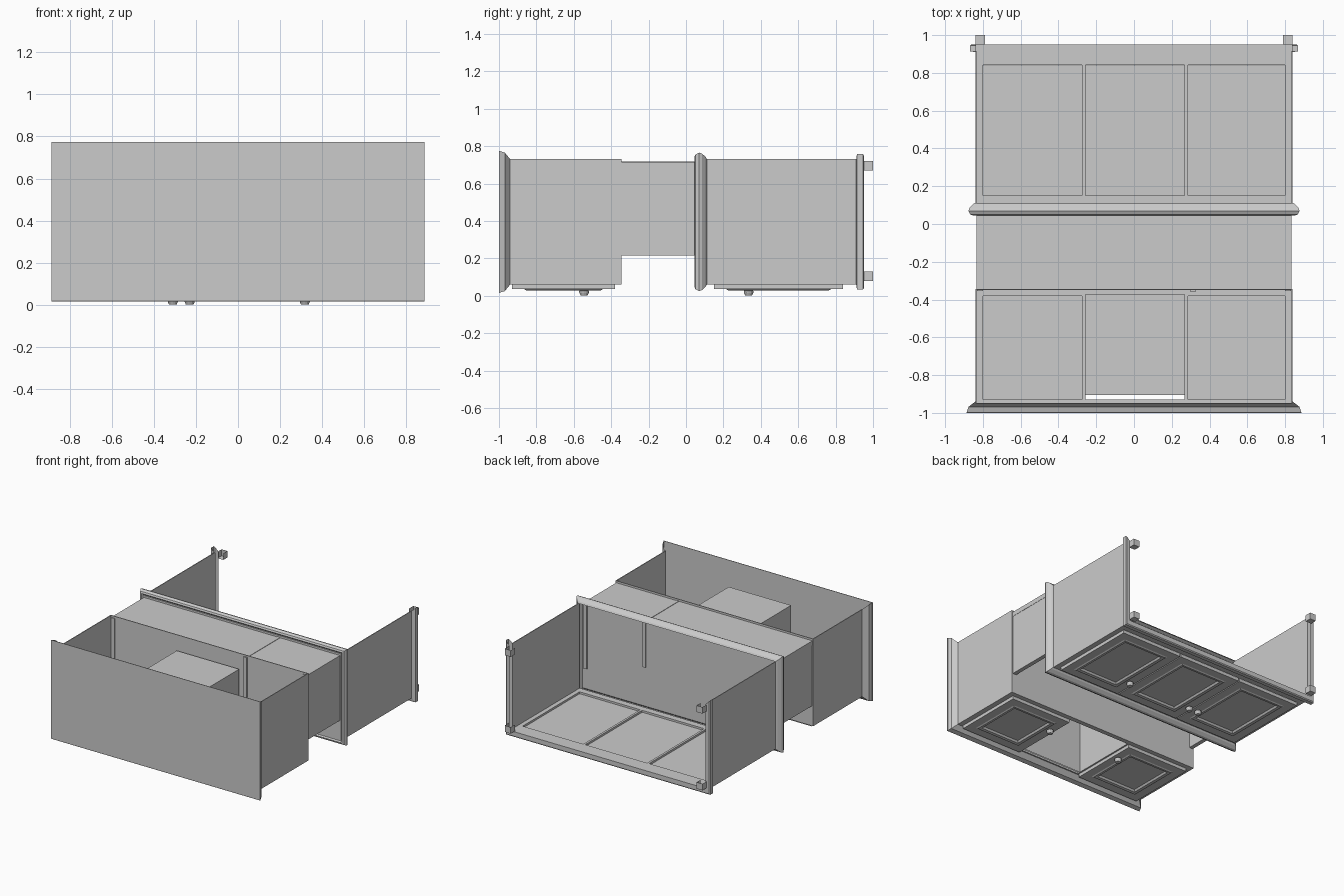
import bpy, bmesh, math
from mathutils import Vector

if "Cube" in bpy.data.objects:
    bpy.data.objects.remove(bpy.data.objects["Cube"])

# The cabinet lies on its front: z = depth (doors face down), y = -1 is its top, y = 1 its feet
W, ZF, ZB = 0.84, 0.06, 0.73


def finish(name, bm):
    me = bpy.data.meshes.new(name)
    bmesh.ops.recalc_face_normals(bm, faces=bm.faces[:])
    bm.to_mesh(me)
    bm.free()
    ob = bpy.data.objects.new(name, me)
    bpy.context.collection.objects.link(ob)
    return ob


def box(name, x, y, z, drop=()):
    """Box from ranges; drop lists outward directions of faces to leave open."""
    bm = bmesh.new()
    bmesh.ops.create_cube(bm, size=1)
    bm.normal_update()
    dead = [f for f in bm.faces if any(f.normal.dot(Vector(d)) > 0.9 for d in drop)]
    bmesh.ops.delete(bm, geom=dead, context='FACES')
    for v in bm.verts:
        v.co = Vector([(r[0] + r[1]) / 2 + c * (r[1] - r[0]) for c, r in zip(v.co, (x, y, z))])
    return finish(name, bm)


def moulding(name, profile, sides):
    """Mitred moulding swept round the carcass; profile = (y, offset outwards)."""
    bm = bmesh.new()
    loops = []
    for y, o in profile:
        a, b, c = W + o * 1.05, ZF - o, ZB + o
        loops.append([bm.verts.new(p) for p in ((-a, y, c), (-a, y, b), (a, y, b), (a, y, c))])
    for l, m in zip(loops, loops[1:]):
        for i in range(sides):
            j = (i + 1) % 4
            bm.faces.new((l[i], l[j], m[j], m[i]))
    return finish(name, bm)


def door(name, x, y):
    """Panelled door with a raised moulding round a sunken field."""
    bm = bmesh.new()
    rings = []
    for inset, z in ((0, 0.06), (0, 0.035), (0.065, 0.035), (0.075, 0.029),
                     (0.095, 0.032), (0.105, 0.045)):
        x0, x1, y0, y1 = x[0] + inset, x[1] - inset, y[0] + inset, y[1] - inset
        rings.append([bm.verts.new(p) for p in ((x0, y0, z), (x1, y0, z), (x1, y1, z), (x0, y1, z))])
    for a, b in zip(rings, rings[1:]):
        for i in range(4):
            j = (i + 1) % 4
            bm.faces.new((a[i], a[j], b[j], b[i]))
    bm.faces.new(rings[0])
    bm.faces.new(rings[-1])
    return finish(name, bm)


def knob(name, x, y, n=12):
    bm = bmesh.new()
    rings = []
    for r, z in ((0.014, 0.036), (0.014, 0.03), (0.026, 0.026), (0.026, 0.018), (0.018, 0.0)):
        rings.append([bm.verts.new((x + r * math.cos(math.tau * i / n),
                                    y + r * math.sin(math.tau * i / n), z)) for i in range(n)])
    for a, b in zip(rings, rings[1:]):
        for i in range(n):
            j = (i + 1) % n
            bm.faces.new((a[i], a[j], b[j], b[i]))
    bm.faces.new(rings[0])
    bm.faces.new(rings[-1])
    return finish(name, bm)


# Carcass sides, nook sides and feet, mirrored left and right
for s, side in ((-1, "left"), (1, "right")):
    def span(a, b):
        return tuple(sorted((s * a, s * b)))
    box("upper_side_" + side, span(W - 0.006, W), (-0.95, -0.345), (ZF, ZB))
    box("lower_side_" + side, span(W - 0.006, W), (0.1, 0.915), (ZF, ZB))
    box("nook_side_" + side, span(0.8, 0.832), (-0.355, 0.065), (0.215, 0.715))
    for z, end in ((0.08, "front"), (0.67, "back")):
        box("foot_%s_%s" % (end, side), span(0.79, 0.84), (0.95, 1.0), (z, z + 0.05),
            drop=((0, 0, 1), (0, -1, 0)))

# Top plate, boards, nook back and nook divider
box("top_plate", (-0.888, 0.888), (-1.0, -0.996), (0.016, 0.774))
box("upper_bottom_board", (-W, W), (-0.35, -0.344), (ZF, ZB))
box("counter_board", (-W, W), (0.048, 0.056), (ZF, ZB))
box("nook_back", (-0.834, 0.834), (-0.345, 0.05), (0.68, 0.715))
box("nook_divider", (0.3, 0.325), (-0.36, 0.065), (0.36, 0.718))

# Mouldings: cornice and plinth are open at the back, the counter runs all round
moulding("cornice", [(-0.94, 0), (-0.963, 0.028), (-0.968, 0.035), (-1.0, 0.045)], 3)
moulding("counter_edge", [(0.056, 0), (0.045, 0.012), (0.05, 0.025), (0.07, 0.035),
                          (0.085, 0.03), (0.105, 0.012), (0.112, 0)], 4)
moulding("plinth", [(0.91, 0), (0.914, 0.027), (0.945, 0.027), (0.951, 0.02), (0.951, -0.006)], 3)

# Face frames behind the doors
for name, y0, y1, a, b in (("upper", -0.95, -0.345, 0.02, 0.035), ("lower", 0.1, 0.951, 0.05, 0.11)):
    z = (ZF, ZF + 0.015)
    box(name + "_frame_top_rail", (-W, W), (y0, y0 + a), z)
    box(name + "_frame_bottom_rail", (-W, W), (y1 - b, y1), z)
    for i, (x0, x1) in enumerate(((-W, -0.8), (-0.275, -0.258), (0.268, 0.285), (0.8, W))):
        box("%s_frame_stile_%d" % (name, i), (x0, x1), (y0 + a, y1 - b), z)

# Doors and knobs
UP, LOW = (-0.93, -0.38), (0.15, 0.84)
DX = ((-0.8, -0.27), (-0.262, 0.27), (0.278, 0.8))
for i, kx in enumerate((-0.31, -0.23, 0.318)):
    door("lower_door_%d" % i, DX[i], LOW)
    knob("lower_knob_%d" % i, kx, 0.335)
    if i != 1:
        door("upper_door_%d" % i, DX[i], UP)
        knob("upper_knob_%d" % i, kx, -0.545)

# Open niche between the upper doors
box("niche", (-0.26, 0.27), (-0.905, -0.372), (ZF, 0.62), drop=((0, 0, -1),))
